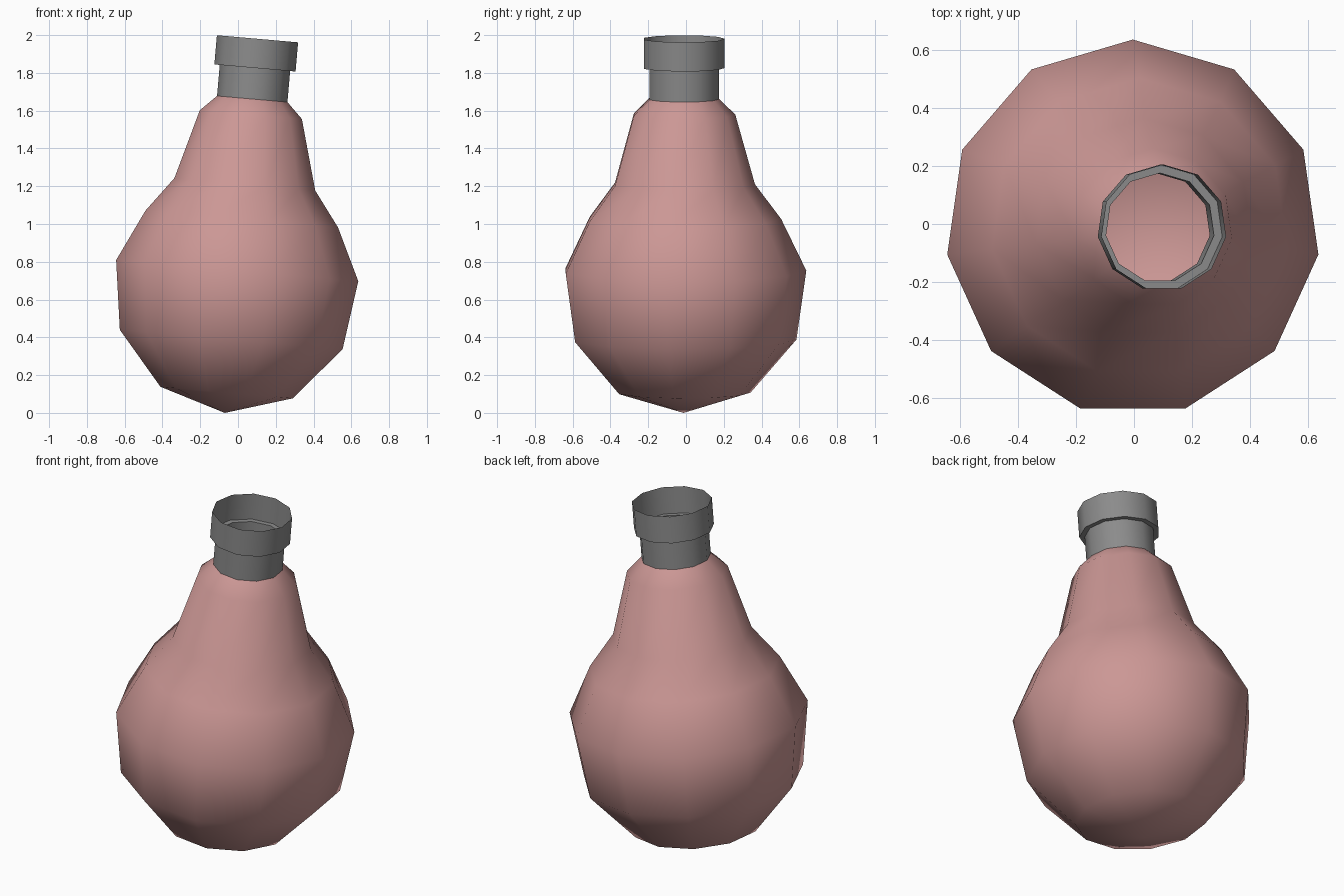
import bpy
import bmesh
from math import pi, radians, cos, sin

SIDES = 11
TILT = radians(5)

cube = bpy.data.objects.get("Cube")
if cube:
    bpy.data.objects.remove(cube, do_unlink=True)


def make_material(name, rgb):
    mat = bpy.data.materials.new(name)
    mat.use_nodes = True
    color = (*rgb, 1)
    mat.diffuse_color = color
    shader = mat.node_tree.nodes["Principled BSDF"]
    shader.inputs["Base Color"].default_value = color
    shader.inputs["Roughness"].default_value = 0.6
    return mat


def lathe(name, profile, mat, sharp_angle):
    """Turn (radius, height) points into an open shell, tilted as one body."""
    bm = bmesh.new()
    rings = []
    for r, h in profile:
        if r == 0:
            rings.append([bm.verts.new((0, 0, h))] * SIDES)
            continue
        angles = [pi / 2 + 2 * pi * i / SIDES for i in range(SIDES)]
        rings.append([bm.verts.new((r * cos(a), r * sin(a), h)) for a in angles])
    for low, high in zip(rings, rings[1:]):
        for i in range(SIDES):
            j = (i + 1) % SIDES
            corners = [low[i], low[j], high[j], high[i]]
            bm.faces.new(list(dict.fromkeys(corners)))
    mesh = bpy.data.meshes.new(name)
    bm.to_mesh(mesh)
    bm.free()
    mesh.materials.append(mat)
    obj = bpy.data.objects.new(name, mesh)
    bpy.context.collection.objects.link(obj)
    obj.rotation_euler.y = TILT
    obj.location = (-0.07, -0.013, 0)
    bpy.ops.object.select_all(action="DESELECT")
    obj.select_set(True)
    bpy.context.view_layer.objects.active = obj
    bpy.ops.object.shade_smooth_by_angle(angle=radians(sharp_angle))
    return obj


pink = make_material("dusty pink", (0.60, 0.31, 0.30))
grey = make_material("metal grey", (0.26, 0.26, 0.26))

# Hollow bulb, open at the neck
lathe("bulb_body", [(0, 0), (0.355, 0.108), (0.598, 0.39), (0.65, 0.756),
                    (0.517, 1.03), (0.378, 1.215), (0.274, 1.585),
                    (0.189, 1.668)], pink, 80)

# Neck tube stepping out to a wider open collar
lathe("neck_collar", [(0.189, 1.668), (0.189, 1.833),
                      (0.218, 1.833), (0.218, 1.988)], grey, 45)
